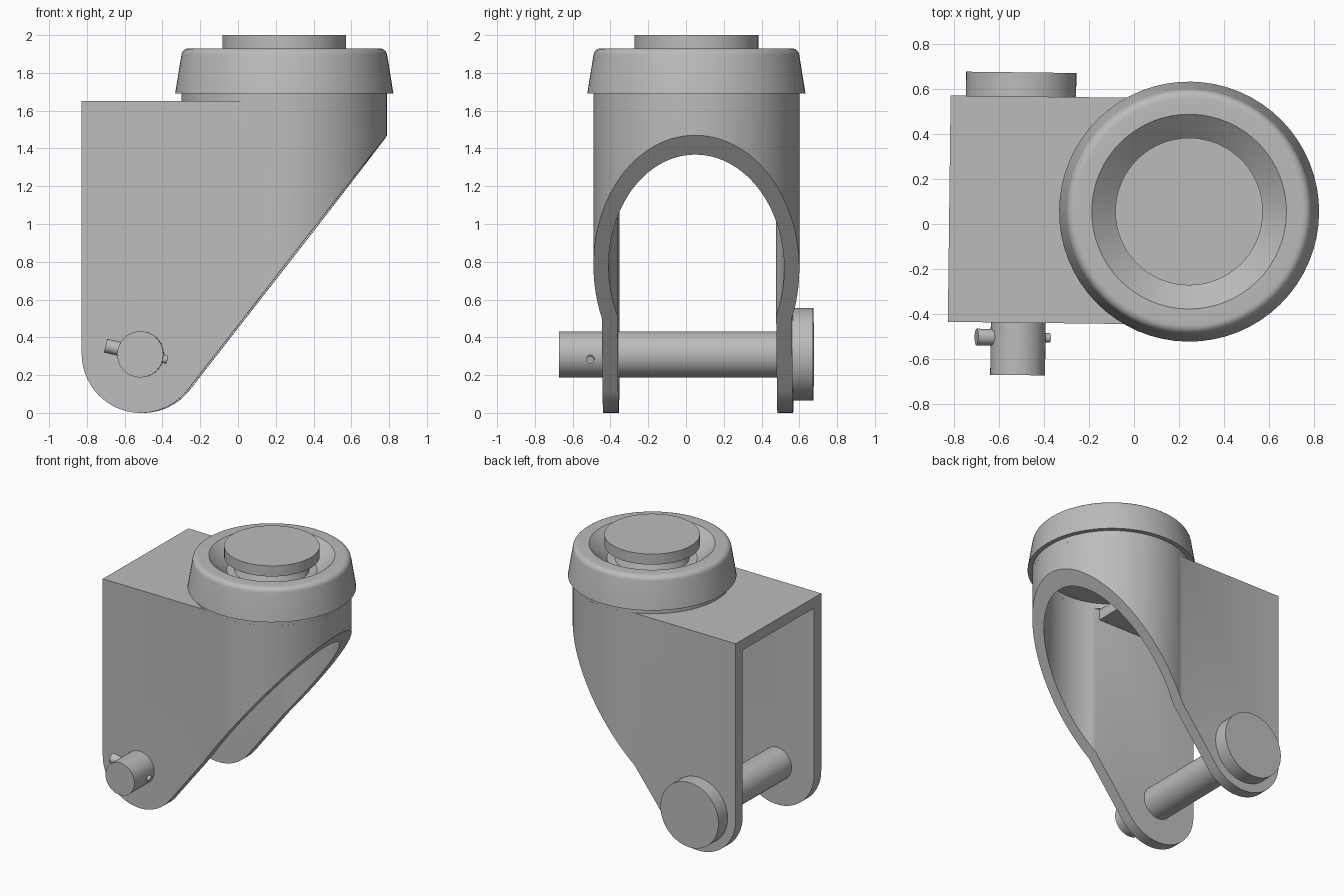
import bpy
import bmesh
from math import sin, cos, asin, atan2, hypot, pi, radians
from mathutils import Matrix, Vector

cube = bpy.data.objects.get("Cube")
if cube:
    bpy.data.objects.remove(cube, do_unlink=True)

grey = bpy.data.materials.new("plain grey")
grey.use_nodes = True
grey.diffuse_color = (0.5, 0.5, 0.5, 1)
grey.node_tree.nodes["Principled BSDF"].inputs["Base Color"].default_value = (0.5, 0.5, 0.5, 1)

parts = []


def finish(name, bm, matrix=None):
    bmesh.ops.remove_doubles(bm, verts=bm.verts, dist=1e-5)
    bmesh.ops.recalc_face_normals(bm, faces=bm.faces)
    if matrix:
        bm.transform(matrix)
    mesh = bpy.data.meshes.new(name)
    bm.to_mesh(mesh)
    bm.free()
    mesh.materials.append(grey)
    obj = bpy.data.objects.new(name, mesh)
    bpy.context.collection.objects.link(obj)
    parts.append(obj)
    return obj


def prism(name, points, start, depth):
    """Extrude a closed 3D outline along a vector."""
    bm = bmesh.new()
    face = bm.faces.new([bm.verts.new(Vector(p) + Vector(start)) for p in points])
    ext = bmesh.ops.extrude_face_region(bm, geom=[face])
    moved = [g for g in ext["geom"] if isinstance(g, bmesh.types.BMVert)]
    bmesh.ops.translate(bm, verts=moved, vec=depth)
    return finish(name, bm)


def lathe(name, profile, matrix=None, closed=False, steps=64):
    """Spin (radius, height) points around z."""
    bm = bmesh.new()
    vs = [bm.verts.new((r, 0, z)) for r, z in profile]
    pairs = list(zip(vs, vs[1:])) + ([(vs[-1], vs[0])] if closed else [])
    edges = [bm.edges.new(p) for p in pairs]
    bmesh.ops.spin(bm, geom=vs + edges, cent=(0, 0, 0), axis=(0, 0, 1),
                   angle=2 * pi, steps=steps)
    return finish(name, bm, matrix)


def boolean(obj, cutter, operation):
    mod = obj.modifiers.new("cut", 'BOOLEAN')
    mod.operation, mod.object, mod.solver = operation, cutter, 'EXACT'
    bpy.context.view_layer.objects.active = obj
    bpy.ops.object.modifier_apply(modifier=mod.name)
    parts.remove(cutter)
    bpy.data.objects.remove(cutter, do_unlink=True)


def plan(half, radius, back):
    """Straight channel running into a round end."""
    a = pi - asin(half / radius)
    arc = [(radius * cos(t), radius * sin(t), 0)
           for t in (-a + 2 * a * i / 64 for i in range(65))]
    return [(back, -half, 0)] + arc + [(back, half, 0)]


# Main dimensions, with the swivel axis at the local origin
TUBE, BORE = 0.545, 0.465
HALF, INNER = 0.503, 0.42
PIN_X, PIN_Z, LUG = -0.7535, 0.313, 0.313
TOP, NOSE_Z = 1.65, 1.47

# Side silhouette: rounded lug, sloping front cut, flat top
dx, dz = TUBE - PIN_X, NOSE_Z - PIN_Z
slope = atan2(dz, dx) + asin(LUG / hypot(dx, dz))
sweep = slope + pi / 2
outline = []
for i in range(33):
    t = pi + sweep * i / 32
    outline.append((PIN_X + LUG * cos(t), 0, PIN_Z + LUG * sin(t)))
tx, _, tz = outline[-1]
outline += [(tx + (TOP - tz) / sin(slope) * cos(slope), 0, TOP), (PIN_X - LUG, 0, TOP)]

# Fork body
fork = prism("fork", outline, (0, -1, 0), (0, 2, 0))
boolean(fork, prism("outer_plan", plan(HALF, TUBE, -1.3), (0, 0, -0.5), (0, 0, 3)), 'INTERSECT')
boolean(fork, prism("inner_plan", plan(INNER, BORE, -1.4), (0, 0, -0.6), (0, 0, 3.2)), 'DIFFERENCE')

# Roof plate between the fork sides
back, front = PIN_X - LUG, -0.235
prism("roof_plate", [(back, -INNER, 0), (front, -INNER, 0), (front, INNER, 0), (back, INNER, 0)],
      (0, 0, 1.57), (0, 0, TOP - 1.57))

# Collar, bearing cap and swivel button
lathe("collar", [(BORE, TOP), (TUBE, TOP), (TUBE, 1.695), (BORE, 1.695)], closed=True)
rim = [(0.505 + 0.04 * cos(t), 1.89 + 0.04 * sin(t)) for t in (radians(9 + 81 * i / 6) for i in range(7))]
lathe("bearing_cap", [(0, 1.69), (0.578, 1.69)] + rim + [(0.433, 1.93), (0.31, 1.82), (0, 1.82)])
lathe("swivel_button", [(0, 1.81), (0.26, 1.81), (0.22, 1.91), (0.328, 1.92), (0.328, 2), (0, 2)])

# Axle pin with head, turned to run along y
along_y = Matrix.Translation((PIN_X, 0, PIN_Z - 0.003)) @ Matrix.Rotation(-pi / 2, 4, 'X')
lathe("axle_pin", [(0, -0.736), (0.122, -0.736), (0.122, 0.51), (0, 0.51)], along_y)
lathe("axle_head", [(0, 0.503), (0.245, 0.503), (0.245, 0.61), (0, 0.61)], along_y)

# Small locking pin through the axle tip
along_x = (Matrix.Translation((PIN_X, -0.569, PIN_Z)) @ Matrix.Rotation(radians(13), 4, 'Y')
           @ Matrix.Rotation(pi / 2, 4, 'Y'))
lathe("locking_pin", [(0, -0.19), (0.037, -0.19), (0.037, -0.1), (0.021, -0.1),
                      (0.021, 0.145), (0, 0.145)], along_x, steps=24)

# Put the assembly in place and shade it
place = Matrix.Translation((0.245, 0.055, 0)) @ Matrix.Rotation(radians(-0.7), 4, 'Z')
bpy.ops.object.select_all(action='DESELECT')
for obj in parts:
    obj.data.transform(place)
    obj.select_set(True)
bpy.context.view_layer.objects.active = fork
bpy.ops.object.shade_smooth_by_angle(angle=radians(30))
